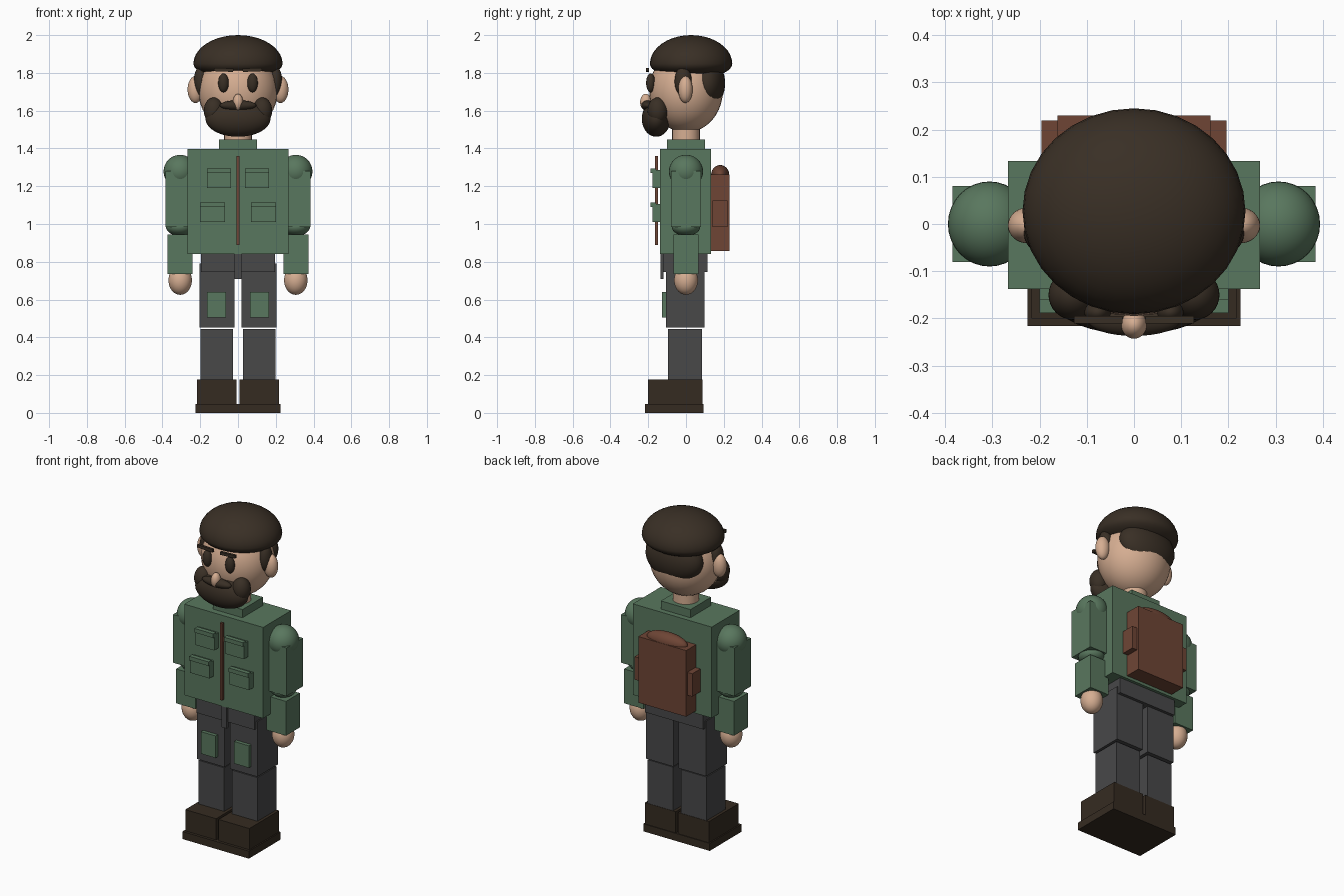
import bpy, bmesh, math
from mathutils import Matrix, Vector

if "Cube" in bpy.data.objects:
    bpy.data.objects.remove(bpy.data.objects["Cube"])


def linear(c):
    return c / 12.92 if c <= 0.04045 else ((c + 0.055) / 1.055) ** 2.4


def colour(name, r, g, b):
    m = bpy.data.materials.new(name)
    m.diffuse_color = (linear(r / 255), linear(g / 255), linear(b / 255), 1)
    m.use_nodes = True
    m.node_tree.nodes["Principled BSDF"].inputs["Base Color"].default_value = m.diffuse_color
    return m


SKIN = colour("skin", 214, 174, 146)
HAIR = colour("dark brown hair", 57, 47, 37)
GREEN = colour("jacket green", 89, 119, 94)
GREY = colour("trouser grey", 72, 72, 73)
BOOT = colour("boot brown", 53, 43, 33)
LEATHER = colour("leather brown", 110, 69, 53)


def finish(name, bm, mat):
    bmesh.ops.recalc_face_normals(bm, faces=bm.faces)
    me = bpy.data.meshes.new(name)
    bm.to_mesh(me)
    bm.free()
    me.materials.append(mat)
    ob = bpy.data.objects.new(name, me)
    bpy.context.collection.objects.link(ob)
    return ob


def box(name, mat, x, y, z, roll=0):
    """Box from (min, max) ranges, optionally rolled about y."""
    bm = bmesh.new()
    bmesh.ops.create_cube(bm, size=1)
    lo, hi = Vector((x[0], y[0], z[0])), Vector((x[1], y[1], z[1]))
    size = hi - lo
    bm.transform(Matrix.Translation((lo + hi) / 2) @ Matrix.Rotation(roll, 4, 'Y')
                 @ Matrix.Diagonal((*size, 1)))
    return finish(name, bm, mat)


def ball(name, mat, centre, radii, below=None, pitch=0):
    """Smooth ellipsoid; below gives a different lower radius."""
    bm = bmesh.new()
    bmesh.ops.create_uvsphere(bm, u_segments=32, v_segments=20, radius=1)
    for v in bm.verts:
        low = below if below and v.co.z < 0 else radii[2]
        v.co = Vector((v.co.x * radii[0], v.co.y * radii[1], v.co.z * low))
    bm.transform(Matrix.Translation(centre) @ Matrix.Rotation(pitch, 4, 'X'))
    for f in bm.faces:
        f.smooth = True
    return finish(name, bm, mat)


def side_box(name, s, mat, x, y, z, roll=0):
    xs = sorted((s * x[0], s * x[1]))
    return box(name, mat, xs, y, z, roll * s)


def side_ball(name, s, mat, c, r, **kw):
    return ball(name, mat, (s * c[0], c[1], c[2]), r, **kw)


# Head, hair and facial features
ball("head", SKIN, (0, 0, 1.705), (0.21, 0.195, 0.22))
ball("hair_cap", HAIR, (0, 0.027, 1.848), (0.236, 0.218, 0.152), below=0.08)
ball("hair_back", HAIR, (0, 0.11, 1.745), (0.185, 0.097, 0.135))
ball("nose", SKIN, (0, -0.213, 1.645), (0.027, 0.03, 0.044))
ball("beard", HAIR, (0, -0.158, 1.557), (0.172, 0.076, 0.095))
ball("moustache", HAIR, (0, -0.205, 1.628), (0.097, 0.032, 0.027))

# Neck
bm = bmesh.new()
bmesh.ops.create_cone(bm, cap_ends=True, segments=32, radius1=0.073, radius2=0.073,
                      depth=0.14, matrix=Matrix.Translation((0, 0, 1.47)))
for f in bm.faces:
    f.smooth = len(f.verts) == 4
finish("neck", bm, SKIN)

# Jacket body
box("torso", GREEN, (-0.267, 0.267), (-0.138, 0.133), (0.84, 1.397))
box("collar", GREEN, (-0.1, 0.1), (-0.1, 0.1), (1.38, 1.447))
box("zipper", LEATHER, (-0.008, 0.008), (-0.165, -0.148), (0.89, 1.36))

# Trousers
box("hips", GREY, (-0.197, 0.197), (-0.122, 0.115), (0.745, 0.85))
box("fly", GREY, (-0.018, 0.018), (-0.136, -0.12), (0.71, 0.842))

# Backpack
box("backpack", LEATHER, (-0.162, 0.162), (0.132, 0.23), (0.857, 1.262))
ball("backpack_top", LEATHER, (0, 0.181, 1.26), (0.135, 0.048, 0.052))

for s, tag in ((1, "left"), (-1, "right")):
    # Face pairs
    side_ball(f"ear_{tag}", s, SKIN, (0.225, -0.003, 1.712), (0.042, 0.038, 0.071))
    side_ball(f"sideburn_{tag}", s, HAIR, (0.198, -0.015, 1.755), (0.036, 0.045, 0.08))
    side_ball(f"eye_{tag}", s, HAIR, (0.077, -0.187, 1.747), (0.028, 0.024, 0.05))
    side_box(f"eyebrow_{tag}", s, HAIR, (0.025, 0.127), (-0.211, -0.195),
             (1.807, 1.825), roll=-0.04)
    side_ball(f"beard_side_{tag}", s, HAIR, (0.128, -0.15, 1.6), (0.053, 0.053, 0.07))
    # Arm
    side_ball(f"shoulder_{tag}", s, GREEN, (0.306, 0, 1.278), (0.088, 0.09, 0.088))
    side_box(f"upper_arm_{tag}", s, GREEN, (0.242, 0.384), (-0.08, 0.08), (0.985, 1.28))
    side_ball(f"elbow_{tag}", s, GREEN, (0.308, 0, 0.985), (0.073, 0.075, 0.048))
    side_box(f"forearm_{tag}", s, GREEN, (0.24, 0.372), (-0.067, 0.067), (0.735, 0.945))
    side_ball(f"hand_{tag}", s, SKIN, (0.306, 0, 0.702), (0.062, 0.063, 0.077))
    # Chest and waist pockets with flaps
    for level, x, top in (("upper", (0.036, 0.164), 1.295), ("lower", (0.068, 0.2), 1.115)):
        side_box(f"{level}_pocket_{tag}", s, GREEN, x, (-0.178, -0.13), (top - 0.105, top - 0.01))
        side_box(f"{level}_flap_{tag}", s, GREEN, x, (-0.188, -0.16), (top - 0.025, top))
    # Leg
    side_box(f"thigh_{tag}", s, GREY, (0.018, 0.204), (-0.105, 0.097), (0.453, 0.79))
    side_box(f"knee_patch_{tag}", s, GREEN, (0.063, 0.163), (-0.127, -0.1), (0.505, 0.64))
    side_box(f"shin_{tag}", s, GREY, (0.027, 0.199), (-0.096, 0.086), (0.16, 0.443))
    side_box(f"boot_{tag}", s, BOOT, (0.008, 0.217), (-0.2, 0.088), (0.04, 0.176))
    side_box(f"sole_{tag}", s, BOOT, (0, 0.225), (-0.216, 0.092), (0, 0.046))
    # Backpack side pouch
    side_box(f"pack_pouch_{tag}", s, LEATHER, (0.15, 0.196), (0.14, 0.219), (0.985, 1.125))
